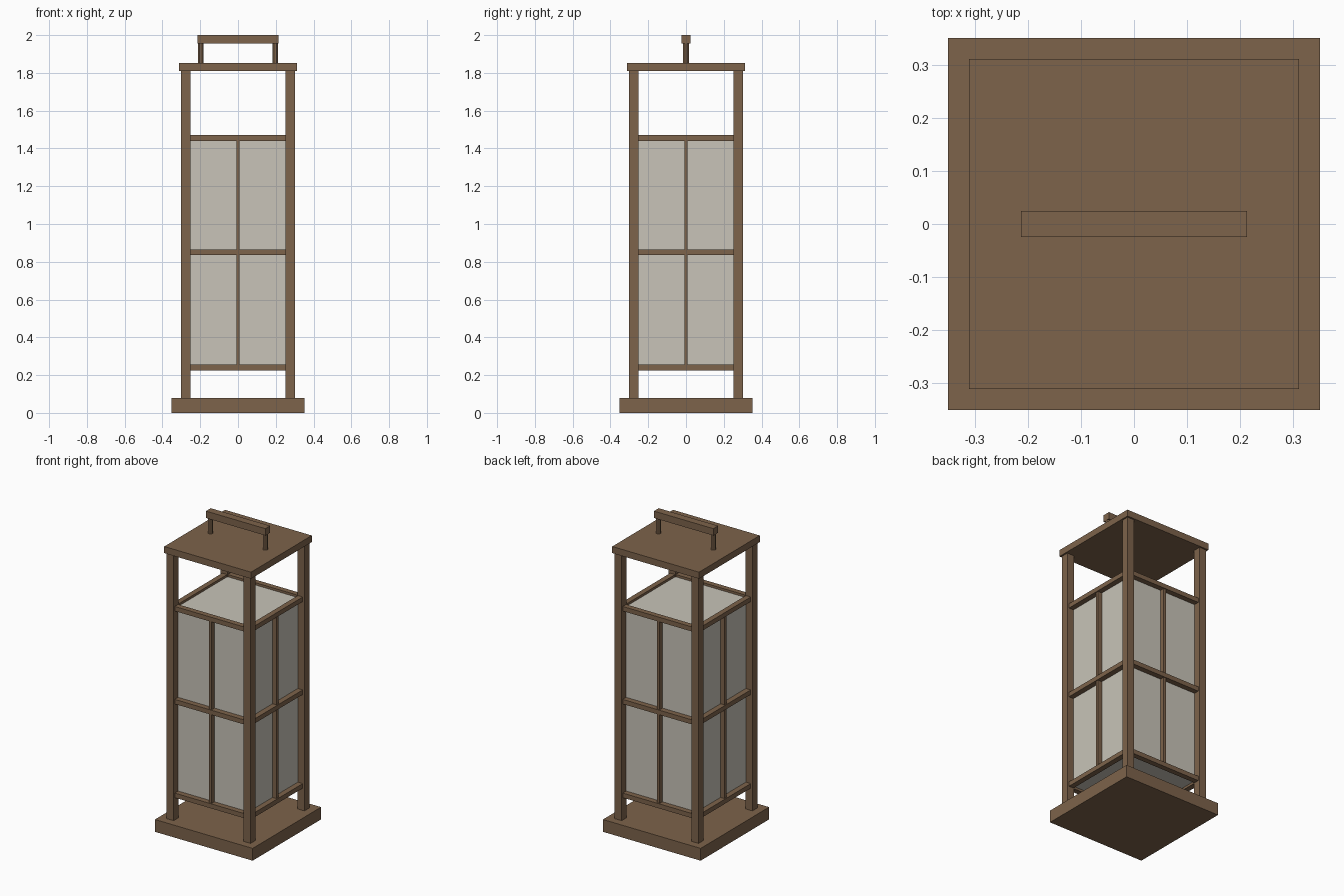
import bpy, bmesh
from mathutils import Matrix, Vector

if "Cube" in bpy.data.objects:
    bpy.data.objects.remove(bpy.data.objects["Cube"])


def material(name, rgb):
    m = bpy.data.materials.new(name)
    m.diffuse_color = (*rgb, 1)
    m.use_nodes = True
    m.node_tree.nodes["Principled BSDF"].inputs["Base Color"].default_value = m.diffuse_color
    return m


WOOD = material("brown_wood", (0.205, 0.125, 0.07))
PAPER = material("cream_paper", (0.578, 0.552, 0.479))


def finish(name, bm, mat):
    me = bpy.data.meshes.new(name)
    bm.to_mesh(me)
    bm.free()
    me.materials.append(mat)
    ob = bpy.data.objects.new(name, me)
    bpy.context.collection.objects.link(ob)
    return ob


def box(name, lo, hi, mat, turn=0):
    """Box between two corners, turned by quarter turns around z."""
    lo, hi = Vector(lo), Vector(hi)
    bm = bmesh.new()
    bmesh.ops.create_cube(bm, size=1)
    bmesh.ops.scale(bm, vec=hi - lo, verts=bm.verts)
    bmesh.ops.translate(bm, vec=(lo + hi) / 2, verts=bm.verts)
    rot = Matrix.Rotation(turn * 1.5707963267948966, 3, 'Z')
    bmesh.ops.rotate(bm, cent=(0, 0, 0), matrix=rot, verts=bm.verts)
    return finish(name, bm, mat)


# Base, roof and paper shade
box("base", (-0.352, -0.352, 0), (0.352, 0.352, 0.08), WOOD)
box("roof", (-0.3125, -0.3125, 1.81), (0.3125, 0.3125, 1.853), WOOD)
box("paper_shade", (-0.255, -0.255, 0.24), (0.255, 0.255, 1.455), PAPER)

# Corner posts, rails and mullions, repeated on the four sides
for s in range(4):
    box(f"corner_post_{s}", (-0.302, -0.302, 0.08), (-0.252, -0.252, 1.81), WOOD, s)
    for label, z in (("bottom", 0.24), ("middle", 0.85), ("top", 1.455)):
        box(f"{label}_rail_{s}", (-0.252, -0.29, z - 0.015), (0.252, -0.255, z + 0.015), WOOD, s)
    box(f"mullion_{s}", (-0.009, -0.284, 0.24), (0.009, -0.255, 1.455), WOOD, s)

# Carrying handle: two round posts and a grip bar
for side, x in (("left", -0.198), ("right", 0.198)):
    bm = bmesh.new()
    bmesh.ops.create_cone(bm, cap_ends=True, segments=8, radius1=0.016, radius2=0.016, depth=0.102,
                          matrix=Matrix.Translation((x, 0, 1.904)) @ Matrix.Rotation(0.3927, 4, 'Z'))
    finish(f"handle_post_{side}", bm, WOOD)
box("handle_grip", (-0.214, -0.0245, 1.955), (0.214, 0.0245, 2.0), WOOD)
